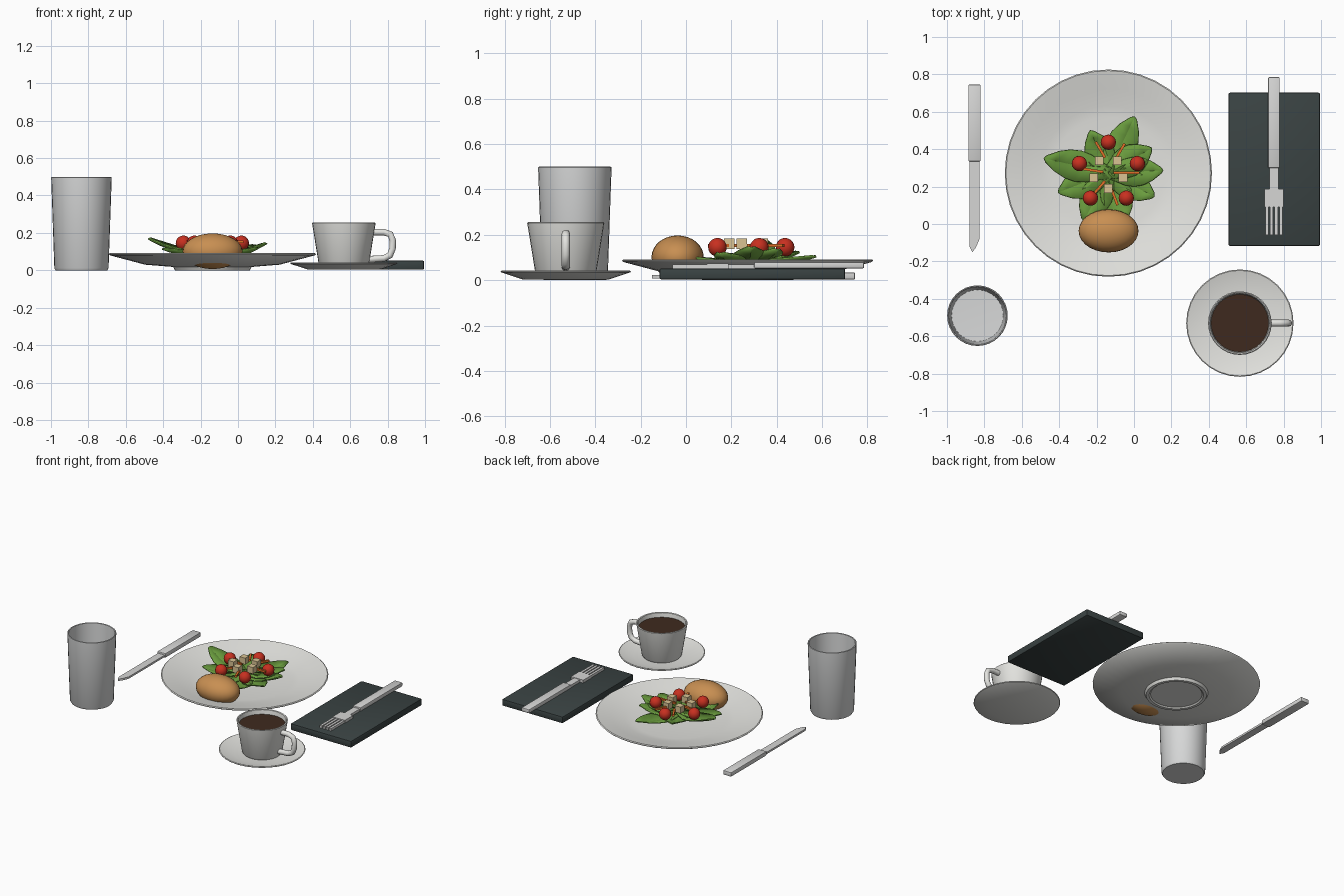
import bpy, bmesh, math
from mathutils import Matrix, Vector

if "Cube" in bpy.data.objects:
    bpy.data.objects.remove(bpy.data.objects["Cube"])


def mat(name, r, g, b):
    m = bpy.data.materials.new(name)
    lin = [((c / 255 + 0.055) / 1.055) ** 2.4 for c in (r, g, b)]
    m.diffuse_color = (*lin, 1)
    m.use_nodes = True
    m.node_tree.nodes["Principled BSDF"].inputs["Base Color"].default_value = m.diffuse_color
    return m


CERAMIC = mat("white ceramic", 228, 228, 224)
GLASS = mat("pale glass", 216, 217, 217)
METAL = mat("cutlery metal", 214, 214, 213)
CLOTH = mat("dark napkin", 58, 67, 67)
LEAF = mat("leaf green", 106, 156, 62)
TOMATO = mat("tomato red", 200, 48, 32)
CARROT = mat("carrot orange", 226, 112, 40)
CROUTON = mat("crouton tan", 218, 196, 148)
BREAD = mat("bread brown", 200, 143, 82)
COFFEE = mat("coffee brown", 62, 42, 30)


def finish(bm, name, material, smooth=35):
    bmesh.ops.recalc_face_normals(bm, faces=bm.faces)
    me = bpy.data.meshes.new(name)
    bm.to_mesh(me)
    bm.free()
    me.materials.append(material)
    ob = bpy.data.objects.new(name, me)
    bpy.context.collection.objects.link(ob)
    if smooth:
        bpy.ops.object.select_all(action='DESELECT')
        ob.select_set(True)
        bpy.context.view_layer.objects.active = ob
        bpy.ops.object.shade_smooth_by_angle(angle=math.radians(smooth))
    return ob


def lathe(name, profile, x, y, material, sides=32):
    """Spin an (r, z) profile about the vertical axis at x, y."""
    bm = bmesh.new()
    vs = [bm.verts.new((r, 0, z)) for r, z in profile]
    es = [bm.edges.new(p) for p in zip(vs, vs[1:])]
    bmesh.ops.spin(bm, geom=vs + es, cent=(0, 0, 0), axis=(0, 0, 1),
                   angle=2 * math.pi, steps=sides, use_duplicate=False)
    bmesh.ops.remove_doubles(bm, verts=bm.verts, dist=1e-4)
    bmesh.ops.translate(bm, verts=bm.verts, vec=(x, y, 0))
    return finish(bm, name, material)


def prism(name, outline, z0, z1, material, bevel=0.0):
    """Extrude a flat outline from z0 to z1."""
    bm = bmesh.new()
    f = bm.faces.new([bm.verts.new((x, y, z0)) for x, y in outline])
    top = bmesh.ops.extrude_face_region(bm, geom=[f])
    bmesh.ops.translate(bm, vec=(0, 0, z1 - z0),
                        verts=[v for v in top["geom"] if isinstance(v, bmesh.types.BMVert)])
    if bevel:
        bmesh.ops.bevel(bm, geom=bm.edges[:], offset=bevel, segments=2,
                        affect='EDGES', profile=0.5)
    return finish(bm, name, material, 30 if bevel else 0)


def rect(x0, x1, y0, y1):
    return [(x0, y0), (x1, y0), (x1, y1), (x0, y1)]


def ellipsoid(name, loc, radii, material, u=20, v=12):
    bm = bmesh.new()
    bmesh.ops.create_uvsphere(bm, u_segments=u, v_segments=v, radius=1,
                              matrix=Matrix.Translation(loc) @ Matrix.Diagonal((*radii, 1)))
    return finish(bm, name, material, 60)


def block(name, loc, size, turn, material):
    bm = bmesh.new()
    bmesh.ops.create_cube(bm, size=1, matrix=Matrix.Translation(loc)
                          @ Matrix.Rotation(turn, 4, 'Z') @ Matrix.Diagonal((*size, 1)))
    return finish(bm, name, material, 0)


# Dinner plate with a foot ring
PX, PY = -0.137, 0.272
lathe("plate", [(0, 0.008), (0.17, 0.008), (0.18, 0), (0.2, 0), (0.21, 0.018),
                (0.36, 0.03), (0.548, 0.08), (0.554, 0.087), (0.548, 0.092),
                (0.45, 0.07), (0.36, 0.048), (0.3, 0.04), (0, 0.036)],
      PX, PY, CERAMIC, 40)

# Drinking glass
lathe("drinking_glass", [(0, 0), (0.138, 0), (0.145, 0.012), (0.162, 0.497), (0.158, 0.5),
                         (0.153, 0.497), (0.138, 0.025), (0, 0.02)], -0.837, -0.49, GLASS)

# Saucer, cup, coffee and handle
CX, CY = 0.566, -0.53
lathe("saucer", [(0, 0.003), (0.19, 0.003), (0.284, 0.034), (0.287, 0.039), (0.282, 0.042),
                 (0.19, 0.018), (0, 0.016)], CX, CY, CERAMIC)
lathe("cup", [(0, 0.017), (0.125, 0.017), (0.134, 0.03), (0.17, 0.252), (0.165, 0.256),
              (0.159, 0.252), (0.125, 0.045), (0, 0.04)], CX, CY, CERAMIC)
lathe("coffee", [(0, 0.215), (0.153, 0.215), (0.154, 0.222), (0, 0.222)], CX, CY, COFFEE)

path = [(0.715, 0.204), (0.78, 0.204), (0.815, 0.192), (0.827, 0.16), (0.826, 0.115),
        (0.812, 0.08), (0.78, 0.064), (0.695, 0.058)]
bm = bmesh.new()
prev = None
pts = [Vector((x, CY, z)) for x, z in path]
for i, p in enumerate(pts):
    d = (pts[min(i + 1, 7)] - pts[max(i - 1, 0)]).normalized()
    side = Vector((0, 1, 0))
    up = d.cross(side)
    ring = [bm.verts.new(p + 0.0185 * (side * math.cos(a) + up * math.sin(a)))
            for a in (k * math.tau / 10 for k in range(10))]
    if prev:
        for k in range(10):
            n = (k + 1) % 10
            bm.faces.new((prev[k], prev[n], ring[n], ring[k]))
    prev = ring
finish(bm, "cup_handle", CERAMIC, 50)

# Napkin
prism("napkin", rect(0.505, 0.995, -0.117, 0.702), 0.003, 0.052, CLOTH, 0.008)

# Fork lying on the napkin
FX = 0.748
prism("fork_handle", rect(FX - 0.031, FX + 0.031, 0.3, 0.785), 0.052, 0.08, METAL, 0.005)
prism("fork_neck", rect(FX - 0.024, FX + 0.024, 0.17, 0.31), 0.052, 0.07, METAL)
prism("fork_head", rect(FX - 0.05, FX + 0.05, 0.092, 0.188), 0.05, 0.073, METAL)
for k in range(4):
    x = FX + (k - 1.5) * 0.025
    prism("fork_tine", rect(x - 0.0085, x + 0.0085, -0.06, 0.095), 0.052, 0.07, METAL)

# Knife
prism("knife_handle", rect(-0.886, -0.82, 0.335, 0.745), 0.003, 0.034, METAL, 0.005)
prism("knife_blade", [(-0.88, 0.34), (-0.88, -0.12), (-0.864, -0.15), (-0.845, -0.125),
                      (-0.826, -0.08), (-0.826, 0.34)], 0.008, 0.022, METAL)

# Salad leaves: angle, length, half width, tip height
LEAVES = [(65, 0.335, 0.085, 0.1), (113, 0.25, 0.08, 0.12), (167, 0.355, 0.085, 0.165),
          (201, 0.29, 0.085, 0.11), (3, 0.295, 0.08, 0.14), (333, 0.275, 0.08, 0.12),
          (30, 0.27, 0.085, 0.13), (243, 0.29, 0.085, 0.1), (290, 0.27, 0.085, 0.1)]
WIDTHS = [0.35, 0.6, 0.88, 1.0, 0.92, 0.66, 0.22]
for i, (ang, length, half, tip) in enumerate(LEAVES):
    bm = bmesh.new()
    base = 0.09 + 0.003 * (i % 4)
    rows = []
    for j, w in enumerate(WIDTHS):
        t = j / 6
        z = base + (tip - base) * t ** 1.6 - 0.025 * math.sin(math.pi * t)
        rows.append([bm.verts.new((length * t - 0.012 * abs(s), s * half * w,
                                   z + 0.02 * abs(s) * w)) for s in (-1, 0, 1)])
    for a, b in zip(rows, rows[1:]):
        for k in (0, 1):
            bm.faces.new((a[k], b[k], b[k + 1], a[k + 1]))
    bmesh.ops.transform(bm, verts=bm.verts, matrix=Matrix.Translation((PX, PY, 0))
                        @ Matrix.Rotation(math.radians(ang), 4, 'Z'))
    leaf = finish(bm, "salad_leaf", LEAF, 25)
    leaf.modifiers.new("thickness", 'SOLIDIFY').thickness = 0.007

# Tomatoes and croutons in rings of five
for k in range(5):
    a = math.radians(90 + 72 * k)
    ellipsoid("cherry_tomato", (PX + 0.163 * math.cos(a), PY + 0.165 * math.sin(a), 0.145),
              (0.041, 0.041, 0.041), TOMATO, 16, 10)
    b = a + math.radians(180)
    block("crouton", (PX + 0.082 * math.cos(b), PY + 0.082 * math.sin(b), 0.161),
          (0.046, 0.046, 0.046), 0, CROUTON)

# Carrot sticks: start and end points
for x0, y0, x1, y1 in [(-0.205, 0.44, -0.155, 0.355), (-0.05, 0.43, -0.1, 0.345),
                       (-0.11, 0.275, 0.03, 0.275), (-0.285, 0.297, -0.165, 0.278),
                       (-0.225, 0.15, -0.155, 0.23), (-0.125, 0.2, -0.088, 0.1)]:
    block("carrot_stick", ((x0 + x1) / 2, (y0 + y1) / 2, 0.153),
          (math.hypot(x1 - x0, y1 - y0), 0.014, 0.014), math.atan2(y1 - y0, x1 - x0), CARROT)

# Bread roll
ellipsoid("bread_roll", (-0.136, -0.037, 0.102), (0.16, 0.115, 0.095), BREAD, 28, 16)
